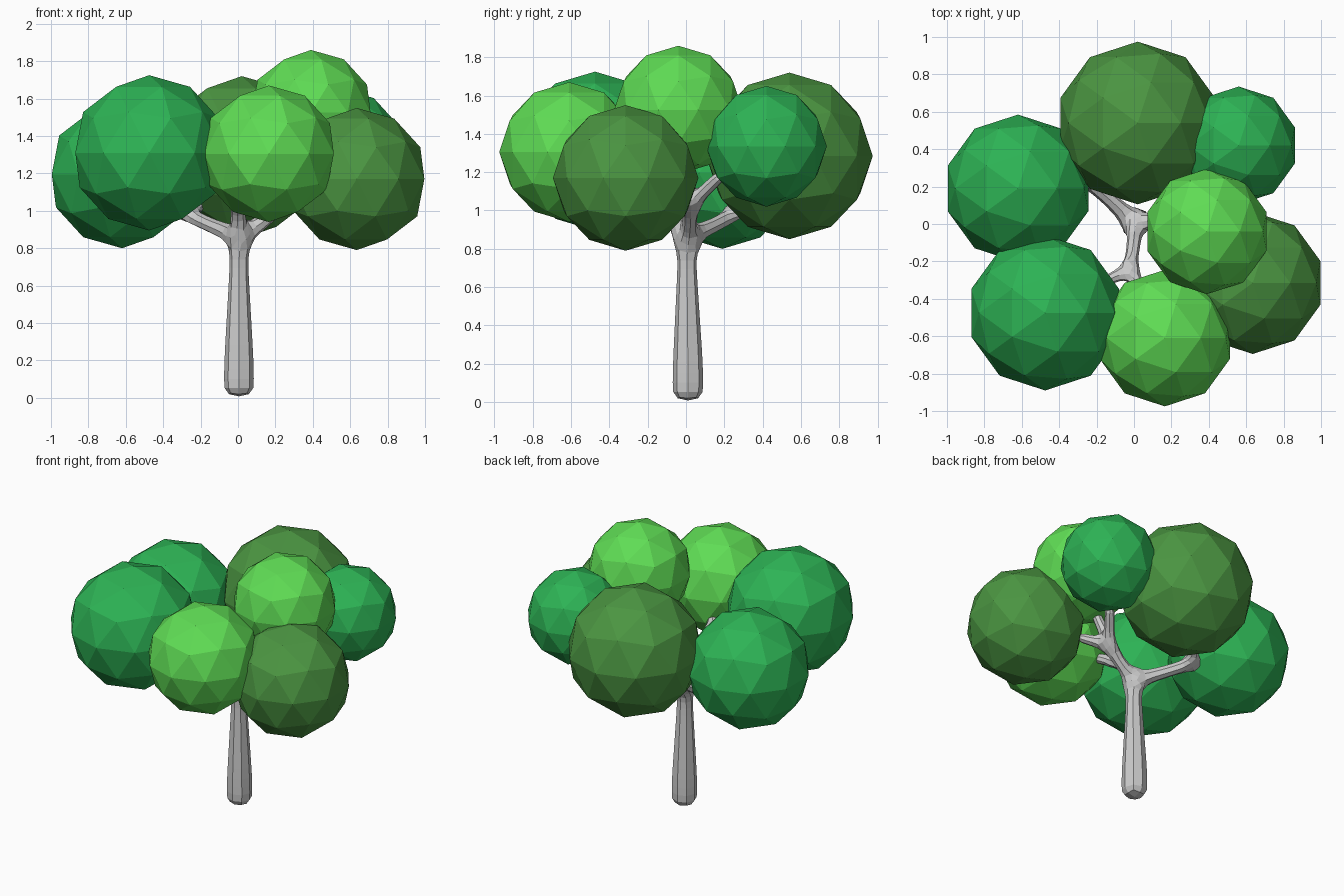
import bpy

if "Cube" in bpy.data.objects:
    bpy.data.objects.remove(bpy.data.objects["Cube"])

# Leaf colours
def material(name, rgb):
    m = bpy.data.materials.new(name)
    m.diffuse_color = (*rgb, 1)
    m.use_nodes = True
    m.node_tree.nodes["Principled BSDF"].inputs["Base Color"].default_value = m.diffuse_color
    return m

teal = material("teal_leaf", (0.026, 0.45, 0.09))
lime = material("lime_leaf", (0.115, 0.72, 0.09))
dark = material("dark_leaf", (0.07, 0.30, 0.053))

# Foliage clumps: low-poly balls (name, centre, radius, colour)
clumps = [
    ("foliage_back", (0.02, 0.54, 1.285), 0.435, dark),
    ("foliage_left", (-0.62, 0.19, 1.195), 0.395, teal),
    ("foliage_front_left", (-0.475, -0.475, 1.31), 0.415, teal),
    ("foliage_front", (0.165, -0.61, 1.305), 0.365, lime),
    ("foliage_right", (0.635, -0.315, 1.17), 0.38, dark),
    ("foliage_top", (0.39, -0.04, 1.525), 0.335, lime),
    ("foliage_back_right", (0.56, 0.42, 1.335), 0.315, teal),
]
for name, centre, radius, mat in clumps:
    bpy.ops.mesh.primitive_ico_sphere_add(subdivisions=2, radius=radius, location=centre)
    ball = bpy.context.object
    ball.name = name
    ball.data.materials.append(mat)

# Trunk and branches: a skinned skeleton (parent index, point, radius)
nodes = [
    (None, (0.005, 0.01, 0.0), 0.088),
    (0, (0.005, 0.01, 0.2), 0.085),
    (1, (0.005, 0.005, 0.7), 0.054),
    (2, (0.005, 0.005, 0.86), 0.055),
    # left branch
    (3, (-0.14, 0.14, 0.92), 0.042),
    (4, (-0.27, 0.25, 0.98), 0.042),
    (5, (-0.42, 0.21, 1.05), 0.035),
    (5, (-0.17, 0.38, 1.07), 0.035),
    # right branch
    (3, (0.12, 0.02, 0.93), 0.042),
    (8, (0.22, 0.02, 1.03), 0.04),
    (9, (0.38, -0.10, 1.09), 0.032),
    (9, (0.36, 0.19, 1.19), 0.032),
    (9, (0.31, -0.02, 1.27), 0.032),
    # front branch
    (3, (0.0, -0.09, 1.0), 0.04),
    (13, (-0.02, -0.24, 1.13), 0.036),
    (14, (-0.16, -0.31, 1.19), 0.03),
    (14, (0.06, -0.40, 1.19), 0.03),
]
mesh = bpy.data.meshes.new("trunk")
edges = [(p, i) for i, (p, _, _) in enumerate(nodes) if p is not None]
mesh.from_pydata([n[1] for n in nodes], edges, [])
trunk = bpy.data.objects.new("trunk", mesh)
bpy.context.collection.objects.link(trunk)
skin = trunk.modifiers.new("skin", 'SKIN')
skin.use_smooth_shade = False
for vert, (_, _, r) in zip(mesh.skin_vertices[0].data, nodes):
    vert.radius = (r, r)
mesh.skin_vertices[0].data[0].use_root = True
sub = trunk.modifiers.new("rounding", 'SUBSURF')
sub.levels = sub.render_levels = 1
